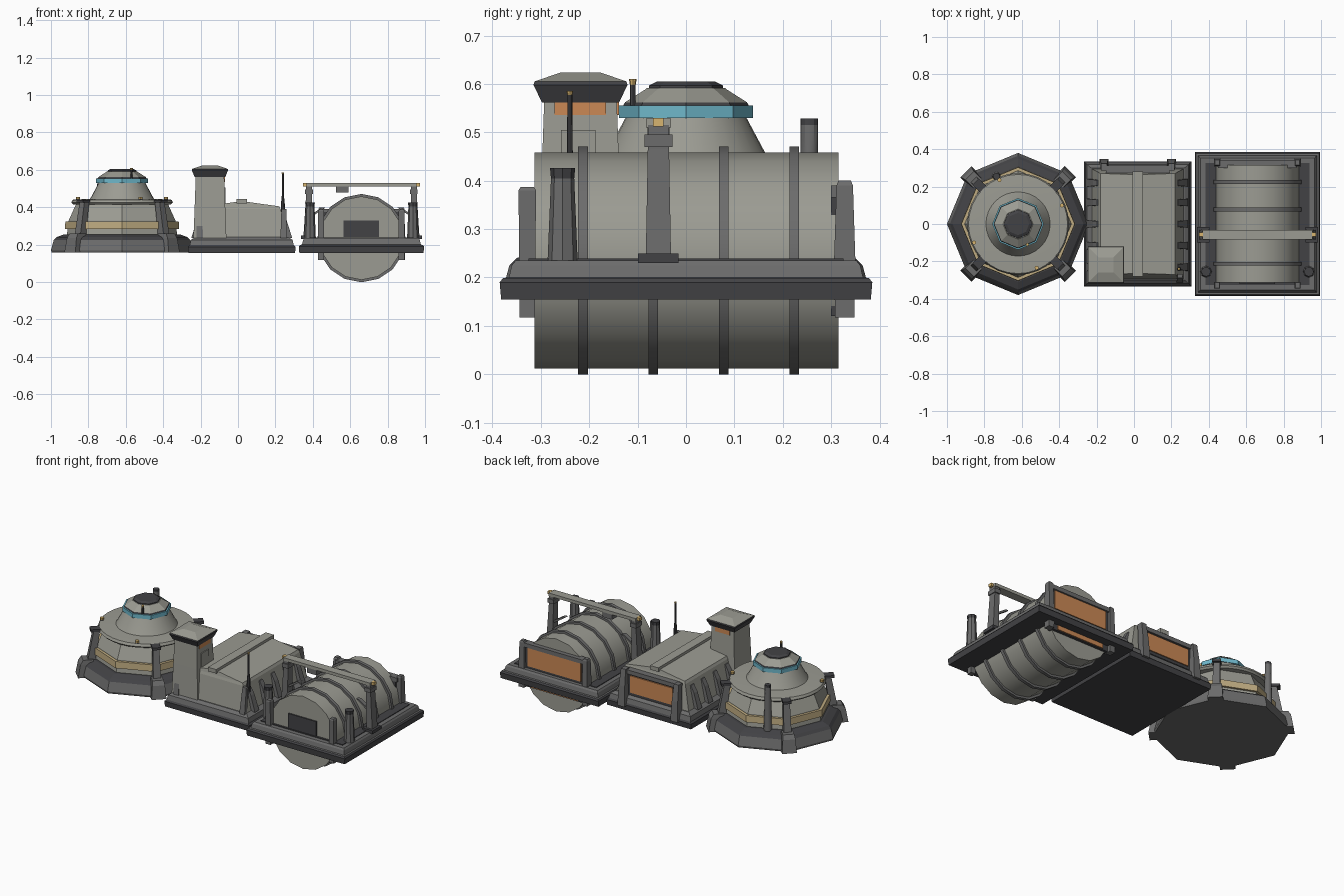
import bpy, bmesh, math
from mathutils import Matrix

cube = bpy.data.objects.get("Cube")
if cube:
    bpy.data.objects.remove(cube, do_unlink=True)


def material(name, *rgb):
    m = bpy.data.materials.new(name)
    m.use_nodes = True
    m.diffuse_color = (*rgb, 1)
    m.node_tree.nodes["Principled BSDF"].inputs["Base Color"].default_value = (*rgb, 1)
    return m


PALE = material("pale concrete", .33, .33, .29)
GREY = material("mid grey", .15, .15, .15)
DARK = material("dark metal", .055, .055, .06)
ORANGE = material("orange glass", .60, .25, .09)
BLUE = material("blue glass", .16, .48, .60)
TAN = material("tan band", .52, .41, .22)
AMBER = material("amber lamp", .68, .46, .16)


def loft(name, mats, sections, at=(0, 0, 0), sides=4, turn=0, tilt=0, smooth=False):
    """Stack sections (z, half x, half y, offset x, offset y); one material per span."""
    mats = mats if isinstance(mats, list) else [mats] * (len(sections) - 1)
    slots = list(dict.fromkeys(mats))
    phase, grow = (math.pi / 4, math.sqrt(2)) if sides == 4 else (0, 1)
    bm = bmesh.new()
    rings = []
    for z, hx, hy, *off in sections:
        ox, oy = off if off else (0, 0)
        rings.append([bm.verts.new((ox + grow * hx * math.cos(phase + math.tau * i / sides),
                                    oy + grow * hy * math.sin(phase + math.tau * i / sides), z))
                      for i in range(sides)])
    for low, high, mat in zip(rings, rings[1:], mats):
        for i in range(sides):
            j = (i + 1) % sides
            bm.faces.new((low[i], low[j], high[j], high[i])).material_index = slots.index(mat)
    bm.faces.new(rings[0][::-1]).material_index = slots.index(mats[0])
    bm.faces.new(rings[-1]).material_index = slots.index(mats[-1])
    me = bpy.data.meshes.new(name)
    bm.to_mesh(me)
    bm.free()
    for m in slots:
        me.materials.append(m)
    ob = bpy.data.objects.new(name, me)
    bpy.context.collection.objects.link(ob)
    ob.matrix_world = (Matrix.Translation(at) @ Matrix.Rotation(turn, 4, 'Z')
                       @ Matrix.Rotation(tilt, 4, 'X'))
    if smooth:
        bpy.ops.object.select_all(action='DESELECT')
        ob.select_set(True)
        bpy.context.view_layer.objects.active = ob
        bpy.ops.object.shade_smooth_by_angle(angle=math.radians(30))
    return ob


def turned(name, mats, profile, at=(0, 0, 0), sides=8, **kw):
    return loft(name, mats, [(z, r, r) for r, z in profile], at, sides, **kw)


def box(name, mat, x, y, z):
    """Box from (low, high) ranges."""
    cx, cy = sum(x) / 2, sum(y) / 2
    hx, hy = (x[1] - x[0]) / 2, (y[1] - y[0]) / 2
    return loft(name, mat, [(z[0], hx, hy), (z[1], hx, hy)], (cx, cy, 0))


# ---- Domed building ----
D = (-.62, 0, 0)
turned("dome_base", [GREY, GREY, DARK, DARK],
       [(.375, .157), (.38, .17), (.365, .225), (.35, .24), (.31, .255)], D)
turned("dome_wall", PALE, [(.295, .25), (.285, .33), (.24, .43)], D)
turned("dome_band", TAN, [(.305, .285), (.303, .325)], D)
turned("dome_terrace", PALE, [(.262, .415), (.272, .425), (.265, .44), (.18, .445)],
       D, 32, smooth=True)
turned("dome_collar", PALE, [(.175, .44), (.165, .455), (.125, .53)], D, 32, smooth=True)
turned("dome_window_ring", BLUE, [(.138, .53), (.138, .555)], D)
turned("dome_roof", [DARK, PALE, PALE], [(.13, .555), (.126, .562), (.085, .588), (.08, .592)], D)
turned("dome_cap", DARK, [(.078, .586), (.076, .597), (.06, .605)], D)
for k in range(4):
    a = math.radians(45 + 90 * k)
    loft("dome_buttress", GREY, [(.157, .045, .042, .35, 0), (.235, .036, .036, .345, 0),
                                 (.26, .03, .032, .335, 0)], D, turn=a)
    loft("dome_post", GREY, [(.25, .022, .022, .315, 0), (.425, .018, .018, .285, 0)], D, turn=a)
    loft("dome_post_cap", DARK, [(.425, .03, .024, .29, 0), (.44, .03, .024, .29, 0)], D, turn=a)
    b = math.radians(23 + 90 * k)
    lamp = (D[0] + .255 * math.cos(b), .255 * math.sin(b), 0)
    turned("dome_lamp", [DARK, AMBER], [(.011, .437), (.011, .443), (.011, .456)], lamp)
turned("dome_chimney", [GREY, GREY, DARK], [(.024, .25), (.018, .46), (.018, .515), (.018, .528)],
       (-.735, .255, 0), 12, smooth=True)
turned("dome_beacon", [DARK, AMBER], [(.006, .54), (.006, .598), (.008, .61)], (-.57, -.11, 0))

# ---- Gabled hall ----
H = (.02, 0, 0)
loft("hall_base", [DARK, DARK, GREY, GREY],
     [(.155, .285, .33), (.188, .288, .333), (.197, .278, .325), (.225, .272, .318),
      (.24, .25, .3)], H)
loft("hall_walls", PALE, [(.235, .245, .295), (.39, .208, .275), (.405, .2, .27),
                          (.43, .02, .265)], H)
box("hall_ridge", PALE, (-.008, .048), (-.28, .28), (.42, .445))
for s in (-1, 1):
    for y in (-.23, -.115, 0, .115, .22):
        loft("hall_side_buttress", GREY, [(.235, .02, .02, s * .25, 0), (.33, .014, .017, s * .226, 0),
                                          (.37, .006, .015, s * .212, 0)], (H[0], y, 0))
    loft("hall_back_pillar", GREY, [(.18, .024, .022, 0, .325), (.3, .02, .02, 0, .318),
                                    (.4, .016, .018, 0, .305)], (H[0] + s * .18, 0, 0))
    loft("hall_front_corner", GREY, [(.235, .018, .012, 0, -.3), (.39, .013, .01, 0, -.278)],
         (H[0] + s * .225, 0, 0))
box("hall_back_frame", DARK, (-.15, .19), (.27, .303), (.24, .375))
box("hall_back_lintel", GREY, (-.15, .19), (.27, .312), (.37, .395))
box("hall_back_window", ORANGE, (-.125, .165), (.302, .309), (.258, .362))

# Corner tower
T = (-.15, -.218, 0)
loft("tower_shaft", PALE, [(.235, .088, .086), (.42, .081, .08), (.565, .076, .075)], T)
loft("tower_cap", [DARK, DARK, PALE], [(.562, .082, .08), (.598, .097, .097), (.605, .095, .095),
                                      (.624, .04, .04)], T)
box("tower_side_window", ORANGE, (-.08, -.07), (-.272, -.165), (.536, .562))
box("tower_back_window", ORANGE, (-.2, -.1), (-.148, -.138), (.536, .562))
box("tower_hatch", PALE, (-.08, -.066), (-.258, -.187), (.42, .505))

# Antenna mast
turned("mast", [DARK, DARK, DARK, AMBER], [(.013, .235), (.01, .42), (.006, .46), (.005, .577),
                                          (.007, .585)], (.24, -.24, 0))

# ---- Tank building ----
C = (.66, 0, 0)
loft("tank_platform", [DARK, DARK, GREY, GREY, GREY],
     [(.155, .332, .382), (.19, .335, .385), (.199, .328, .378), (.2, .318, .366),
      (.225, .312, .36), (.235, .305, .352)], C)
loft("tank_platform_deck", DARK, [(.23, .278, .325), (.239, .278, .325)], C)
axis = (C[0], 0, .235)
turned("tank", PALE, [(.223, -.315), (.223, .313)], axis, 16, tilt=math.pi / 2, smooth=True)
for y in (-.213, -.068, .078, .224):
    turned("tank_ring", GREY, [(.236, -.01), (.236, .01)], (C[0], y, .235), 16,
           tilt=math.pi / 2, smooth=True)
box("tank_front_panel", DARK, (.565, .755), (-.321, -.31), (.24, .33))

# End frames with the big rear window
box("tank_back_panel", DARK, (.46, .86), (.3, .33), (.12, .375))
box("tank_back_window", ORANGE, (.48, .84), (.328, .336), (.25, .362))
box("tank_back_lower_window", ORANGE, (.5, .82), (.328, .336), (.125, .152))
box("tank_back_lintel", GREY, (.45, .87), (.3, .342), (.365, .39))
for s in (-1, 1):
    loft("tank_back_pillar", GREY, [(.117, .018, .02), (.235, .018, .022), (.39, .015, .017),
                                    (.4, .011, .013)], (C[0] + s * .215, .328, 0))
    loft("tank_front_pillar", GREY, [(.117, .016, .016), (.38, .016, .018), (.387, .012, .014)],
         (C[0] + s * .215, -.328, 0))

    # Bollards and overhead gantry
    turned("bollard", [GREY, DARK], [(.031, .235), (.024, .405), (.026, .426)],
           (C[0] + s * .275, -.255, 0), sides=8)
    loft("gantry_foot", DARK, [(.23, .034, .042), (.25, .034, .042)], (C[0] + s * .29, -.057, 0))
    loft("gantry_post", GREY, [(.245, .02, .026), (.465, .016, .022, -s * .01, 0),
                               (.515, .016, .022, -s * .01, 0)], (C[0] + s * .29, -.057, 0))
    loft("gantry_collar", GREY, [(.47, .021, .029), (.495, .021, .029)], (C[0] + s * .28, -.057, 0))
    loft("gantry_brace", GREY, [(.35, .01, .012, s * .275, 0), (.4, .01, .012, s * .2, 0)],
         (C[0], -.057, 0))
    loft("gantry_lamp", AMBER, [(.512, .01, .011), (.53, .01, .011)], (C[0] + s * .302, -.057, 0))
box("gantry_beam", PALE, (.365, .955), (-.083, -.031), (.51, .529))
box("gantry_hoist", GREY, (.525, .59), (-.08, -.034), (.478, .511))
